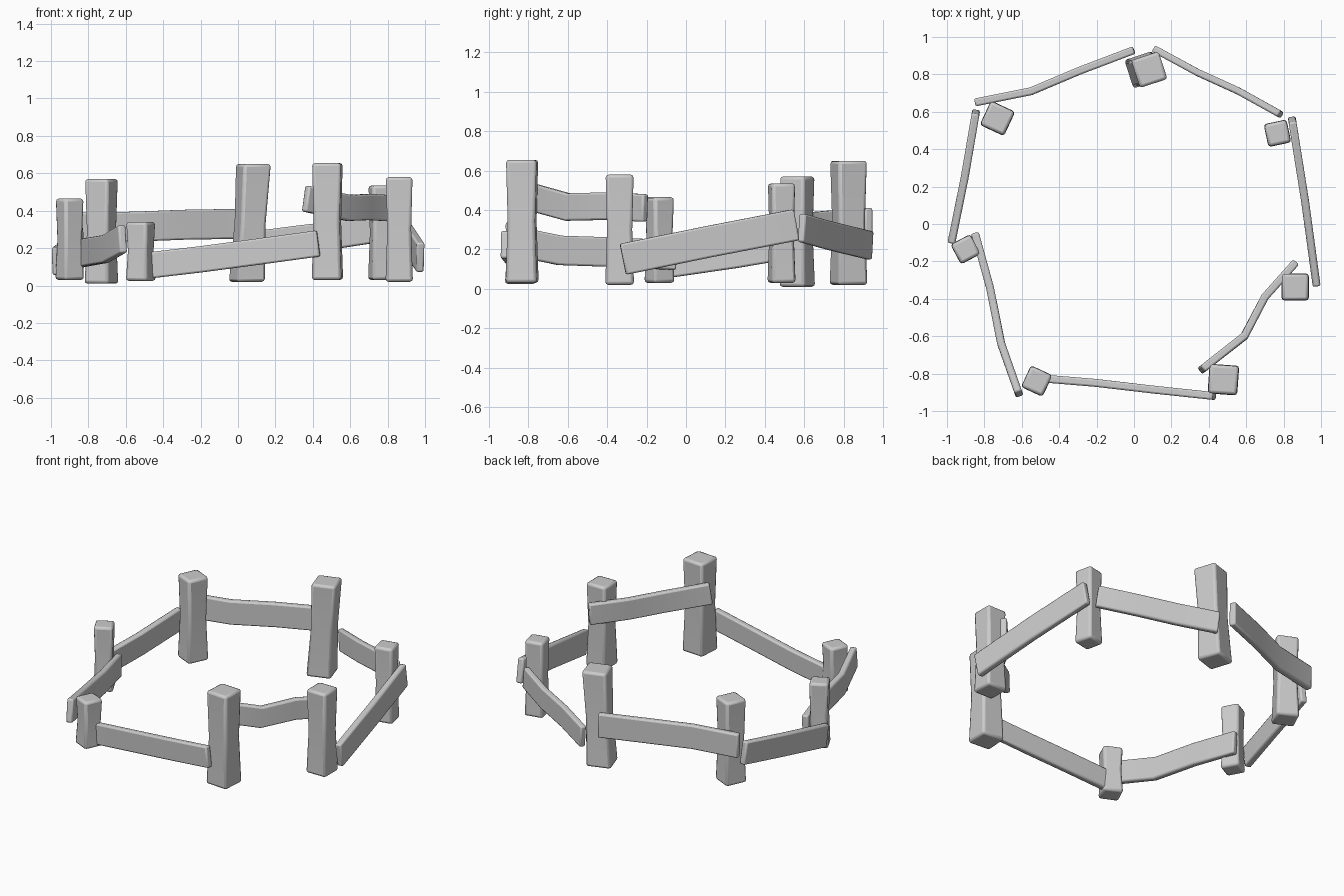
import bpy, bmesh
from math import radians, sin, cos
from mathutils import Vector

if "Cube" in bpy.data.objects:
    bpy.data.objects.remove(bpy.data.objects["Cube"])

GREY = (0.6, 0.6, 0.6, 1)
wood = bpy.data.materials.new("weathered_grey")
wood.diffuse_color = GREY
wood.use_nodes = True
wood.node_tree.nodes["Principled BSDF"].inputs["Base Color"].default_value = GREY

CORNERS = [(-.5, -.5), (.5, -.5), (.5, .5), (-.5, .5)]


def loft(name, sections, bevel):
    """Join four-cornered sections into a closed beam with worn edges."""
    bm = bmesh.new()
    rings = [[bm.verts.new(p) for p in s] for s in sections]
    for a, b in zip(rings, rings[1:]):
        for i in range(4):
            j = (i + 1) % 4
            bm.faces.new((a[i], a[j], b[j], b[i]))
    bm.faces.new(rings[0][::-1])
    bm.faces.new(rings[-1])
    bmesh.ops.recalc_face_normals(bm, faces=bm.faces)
    mesh = bpy.data.meshes.new(name)
    bm.to_mesh(mesh)
    bm.free()
    mesh.materials.append(wood)
    ob = bpy.data.objects.new(name, mesh)
    bpy.context.collection.objects.link(ob)
    mod = ob.modifiers.new("worn_edges", "BEVEL")
    mod.width, mod.segments = bevel, 2
    mod.angle_limit = radians(40)
    bpy.ops.object.select_all(action="DESELECT")
    ob.select_set(True)
    bpy.context.view_layer.objects.active = ob
    bpy.ops.object.shade_smooth_by_angle(angle=radians(35))


def post(name, x, y, size, turn, bottom, top, lean=0):
    """Square post, slightly waisted, leaning along x."""
    c, s = cos(radians(turn)), sin(radians(turn))
    sections = []
    for t, scale in ((0, 1.03), (.5, .9), (1, 1)):
        w = size * scale
        cx = x + lean * (t - .5)
        z = bottom + (top - bottom) * t
        sections.append([(cx + w * (u * c - v * s), y + w * (u * s + v * c), z)
                         for u, v in CORNERS])
    loft(name, sections, .016)


def rail(name, points, height=.15, thick=.042, rolls=(0, 0)):
    """Plank following a path, rolled from the first angle to the last."""
    pts = [Vector(p) for p in points]
    n = len(pts) - 1
    sections = []
    for i, p in enumerate(pts):
        along = (pts[min(i + 1, n)] - pts[max(i - 1, 0)]).normalized()
        side = along.cross(Vector((0, 0, 1))).normalized()
        up = side.cross(along)
        r = radians(rolls[0] + (rolls[1] - rolls[0]) * i / n)
        side, up = side * cos(r) + up * sin(r), up * cos(r) - side * sin(r)
        sections.append([p + side * thick * u + up * height * v for u, v in CORNERS])
    loft(name, sections, .01)


# Posts around the ring
post("back_post", .065, .825, .155, 18, .02, .65, .035)
post("back_right_post", -.73, .565, .14, -25, .01, .57)
post("right_post", -.9, -.135, .118, 28, .03, .465)
post("front_right_post", -.52, -.84, .125, -25, .025, .34)
post("front_left_post", .478, -.832, .155, -4, .03, .655)
post("left_post", .862, -.337, .142, 0, .02, .58)
post("back_left_post", .767, .485, .122, 12, .03, .535)

# Rails between the posts
rail("back_right_rail", [(0, .93, .33), (-.29, .82, .325), (-.55, .71, .315), (-.85, .65, .31)], .16)
rail("right_rail", [(-.845, .6, .24), (-.905, .25, .18), (-.975, -.095, .13)])
rail("front_right_rail", [(-.85, -.05, .17), (-.77, -.34, .185), (-.71, -.64, .195), (-.615, -.91, .25)])
rail("front_rail", [(-.5, -.825, .105), (-.2, -.85, .14), (.1, -.885, .18), (.43, -.92, .225)], .14)
rail("front_left_rail", [(.36, -.78, .465), (.59, -.6, .415), (.7, -.39, .42), (.865, -.205, .41)], .14)
rail("left_rail", [(.975, -.32, .15), (.915, .12, .24), (.845, .56, .325)], .16)
rail("back_left_rail", [(.785, .585, .31), (.56, .71, .275), (.34, .81, .25), (.11, .935, .22)], .145, .038)
